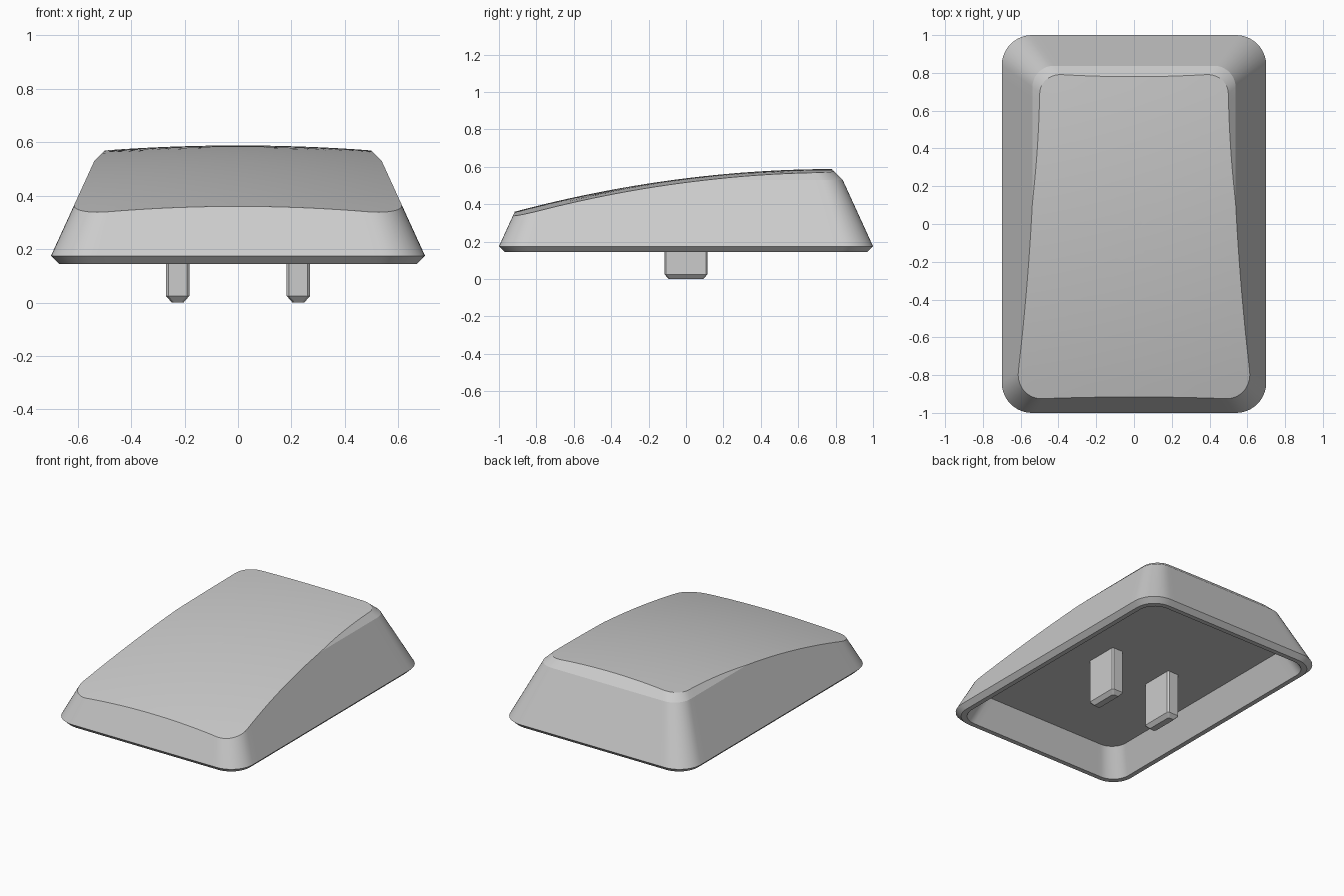
import bpy, bmesh, math

if "Cube" in bpy.data.objects:
    bpy.data.objects.remove(bpy.data.objects["Cube"], do_unlink=True)

# Single matte grey plastic
GREY = (0.6, 0.6, 0.6, 1.0)
plastic = bpy.data.materials.new("grey_plastic")
plastic.use_nodes = True
plastic.diffuse_color = GREY
plastic.node_tree.nodes["Principled BSDF"].inputs["Base Color"].default_value = GREY

HALF_X, HALF_Y = 0.70, 1.0
RIM_Z, EDGE_Z, SHOULDER_Z, CEILING_Z = 0.145, 0.175, 0.53, 0.32
TAPER = 0.457


def outline_spec(arc=10, straight=28):
    """Rounded rectangle as (corner sign, arc direction) pairs, counter-clockwise."""
    corners = [(1, 1), (-1, 1), (-1, -1), (1, -1)]
    spec = []
    for q, (sx, sy) in enumerate(corners):
        for k in range(arc + 1):
            a = math.pi / 2 * (q + k / arc)
            spec.append((sx, sy, math.cos(a), math.sin(a)))
        end = spec[-1]
        nx, ny = corners[(q + 1) % 4]
        for k in range(1, straight):
            t = k / straight
            spec.append((sx + (nx - sx) * t, sy + (ny - sy) * t, end[2], end[3]))
    return spec


SPEC = outline_spec()


def point(s, inset, r, z):
    sx, sy, ux, uy = s
    return (sx * (HALF_X - inset - r) + ux * r, sy * (HALF_Y - inset - r) + uy * r, z)


def wall_point(s, z):
    """Point on the tapered outer wall, with a steeper inset above the shoulder."""
    inset = TAPER * (min(z, SHOULDER_Z) - EDGE_Z) + max(0, z - SHOULDER_Z)
    return point(s, inset, 0.16 - 0.13 * (z - EDGE_Z), z)


def top_height(x, y):
    """Sloped, gently domed top surface."""
    return 0.588 - 0.0775 * (0.8 - y) ** 2 - 0.075 * x * x


def top_edge_z(s):
    """Height at which the wall meets the top surface."""
    lo, hi = EDGE_Z, 0.65
    for _ in range(30):
        mid = (lo + hi) / 2
        x, y, z = wall_point(s, mid)
        if z < top_height(x, y):
            lo = mid
        else:
            hi = mid
    return lo


def finish(name, bm, angle):
    bmesh.ops.remove_doubles(bm, verts=bm.verts, dist=0.0002)
    bmesh.ops.recalc_face_normals(bm, faces=bm.faces)
    mesh = bpy.data.meshes.new(name)
    bm.to_mesh(mesh)
    bm.free()
    mesh.materials.append(plastic)
    obj = bpy.data.objects.new(name, mesh)
    bpy.context.collection.objects.link(obj)
    bpy.ops.object.select_all(action="DESELECT")
    obj.select_set(True)
    bpy.context.view_layer.objects.active = obj
    bpy.ops.object.shade_smooth_by_angle(angle=math.radians(angle))
    return obj


# Cap shell: rings run from the inner ceiling, round the rim, up to the top edge
tops = [top_edge_z(s) for s in SPEC]
rings = [
    [point(s, 0.14, 0.11, CEILING_Z) for s in SPEC],
    [point(s, 0.062, 0.12, RIM_Z) for s in SPEC],
    [point(s, 0.03, 0.14, RIM_Z) for s in SPEC],
    [point(s, 0, 0.16, EDGE_Z) for s in SPEC],
    [wall_point(s, min(z, SHOULDER_Z)) for s, z in zip(SPEC, tops)],
    [wall_point(s, z) for s, z in zip(SPEC, tops)],
]
# Top surface: concentric rings shrinking to the middle
MID_Y, STEPS = -0.07, 12
edge = rings[-1]
for k in range(1, STEPS):
    f = 1 - k / STEPS
    ring = []
    for x, y, _ in edge:
        px, py = x * f, MID_Y + (y - MID_Y) * f
        ring.append((px, py, top_height(px, py)))
    rings.append(ring)

bm = bmesh.new()
loops = [[bm.verts.new(p) for p in ring] for ring in rings]
n = len(SPEC)
for a, b in zip(loops, loops[1:]):
    for i in range(n):
        j = (i + 1) % n
        bm.faces.new((a[i], a[j], b[j], b[i]))
bm.faces.new(loops[0])
centre = bm.verts.new((0, MID_Y, top_height(0, MID_Y)))
for i in range(n):
    bm.faces.new((loops[-1][i], loops[-1][(i + 1) % n], centre))
finish("cap_shell", bm, 15)


# Mounting stems: chamfered posts hanging from the ceiling
def stem(name, x):
    hx, hy, c = 0.044, 0.115, 0.009

    def section(dx, dy, z):
        xs, ys = hx - dx, hy - dy
        pts = [(xs, ys - c), (xs - c, ys), (c - xs, ys), (-xs, ys - c),
               (-xs, c - ys), (c - xs, -ys), (xs - c, -ys), (xs, c - ys)]
        return [bm.verts.new((x + px, py, z)) for px, py in pts]

    bm = bmesh.new()
    stack = [section(0.022, 0.022, 0), section(0, 0, 0.025), section(0, 0, CEILING_Z + 0.005)]
    for a, b in zip(stack, stack[1:]):
        for i in range(8):
            j = (i + 1) % 8
            bm.faces.new((a[i], a[j], b[j], b[i]))
    bm.faces.new(stack[0])
    bm.faces.new(stack[-1])
    finish(name, bm, 15)


stem("left_stem", 0.226)
stem("right_stem", -0.226)
